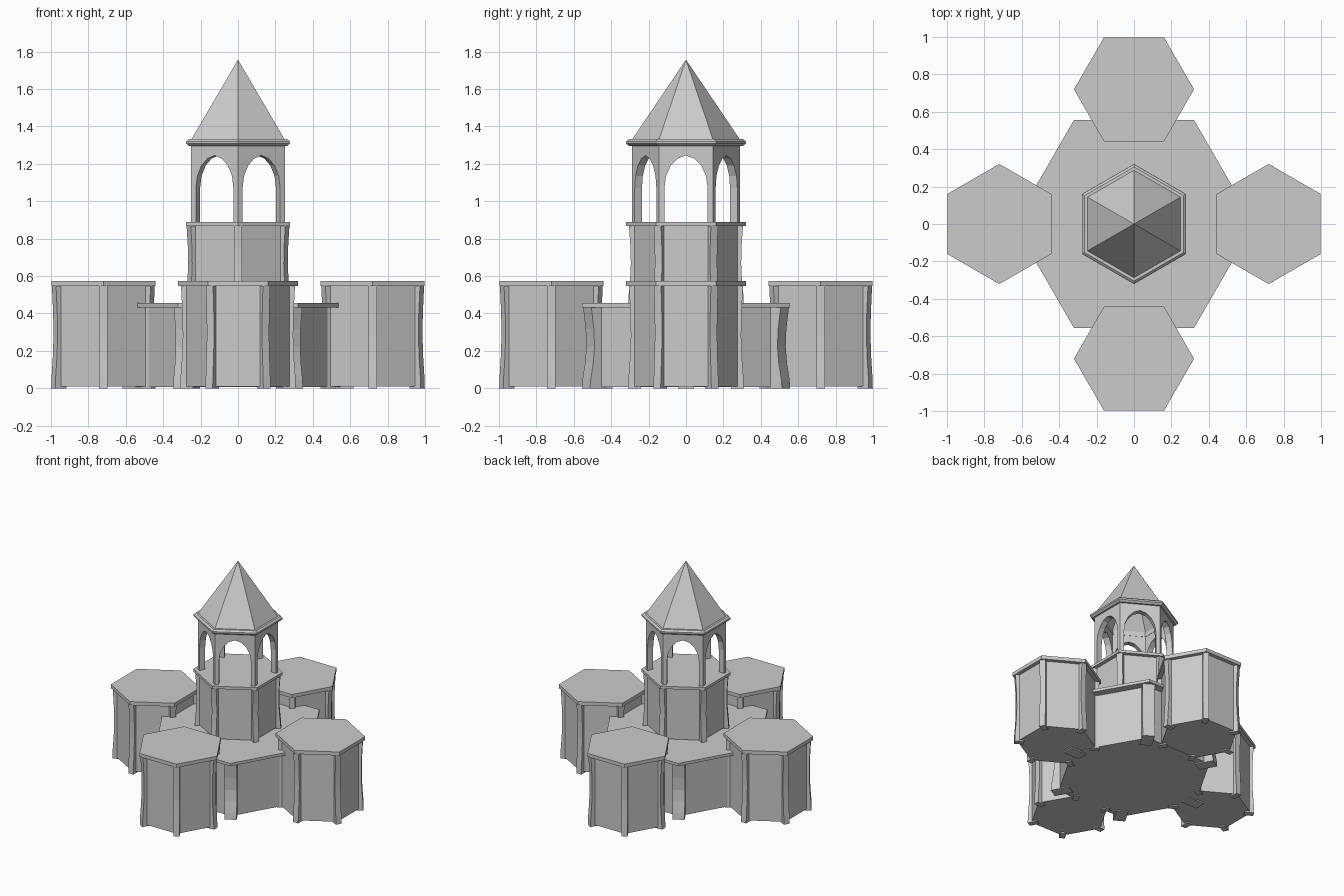
import bpy, bmesh
from math import sin, cos, pi, radians

if "Cube" in bpy.data.objects:
    bpy.data.objects.remove(bpy.data.objects["Cube"])


def loft(name, loops, caps=True, closed=False):
    """Skin a stack of equal-length point loops into one object."""
    bm = bmesh.new()
    rings = [[bm.verts.new(p) for p in loop] for loop in loops]
    n = len(rings[0])
    pairs = list(zip(rings, rings[1:]))
    if closed:
        pairs.append((rings[-1], rings[0]))
    for a, b in pairs:
        for i in range(n):
            j = (i + 1) % n
            bm.faces.new((a[i], a[j], b[j], b[i]))
    if caps:
        bm.faces.new(rings[0])
        bm.faces.new(rings[-1])
    bmesh.ops.remove_doubles(bm, verts=bm.verts, dist=1e-5)
    bmesh.ops.recalc_face_normals(bm, faces=bm.faces)
    mesh = bpy.data.meshes.new(name)
    bm.to_mesh(mesh)
    bm.free()
    obj = bpy.data.objects.new(name, mesh)
    bpy.context.collection.objects.link(obj)
    return obj


def hexagon(r, z, turn):
    return [(r * cos(turn + i * pi / 3), r * sin(turn + i * pi / 3), z) for i in range(6)]


def turned(r, side, z, angle):
    """Point at distance r along angle, shifted sideways."""
    return (r * cos(angle) - side * sin(angle), r * sin(angle) + side * cos(angle), z)


# Curved buttress outline (radius, height) and module sizes
BUTTRESS = [(0.24, 0), (0.309, 0), (0.307, 0.06), (0.299, 0.17), (0.295, 0.28),
            (0.297, 0.4), (0.305, 0.55), (0.24, 0.55)]
HEIGHT, SLAB, HALF_W = 0.575, 0.547, 0.022


def hex_module(name, loc, scale, turn):
    """Hexagonal block: walls, flat roof slab and six corner buttresses."""
    parts = [loft(name + "_walls", [hexagon(0.287, 0.01, turn), hexagon(0.287, 0.55, turn)]),
             loft(name + "_roof_slab", [hexagon(0.321, SLAB, turn), hexagon(0.321, HEIGHT, turn)])]
    for i in range(6):
        a = turn + i * pi / 3
        parts.append(loft(f"{name}_buttress_{i + 1}",
                          [[turned(r, s, z, a) for r, z in BUTTRESS] for s in (-HALF_W, HALF_W)]))
    for p in parts:
        p.location = loc
        p.scale = scale


POINTED = radians(30)   # corners toward front and back

# Central hall, four side chapels, tower base
hex_module("hall", (0, 0, 0), (2, 2, 0.455 / HEIGHT), 0)
for label, x, y, turn in (("front", 0, -0.72, 0), ("back", 0, 0.72, 0),
                          ("left", -0.72, 0, POINTED), ("right", 0.72, 0, POINTED)):
    hex_module(label + "_chapel", (x, y, 0), (1, 1, 1), turn)
hex_module("tower", (0, 0, 0.453), (1, 1, 0.437 / HEIGHT), POINTED)

# Belfry: six mitred panels, each with a faceted arch
APO, THICK, Z0, Z1 = 0.25, 0.045, 0.885, 1.3
half_arch = [(0.116, Z0), (0.116, 1.07), (0.107, 1.135), (0.082, 1.19), (0.045, 1.228)]
arch = [(-u, z) for u, z in half_arch] + [(0, 1.245)] + half_arch[::-1]
for i in range(6):
    a = i * pi / 3
    loops = []
    for d in (APO, APO - THICK):
        e = d * 0.57735
        outline = [(-e, Z0)] + arch + [(e, Z0), (e, Z1), (-e, Z1)]
        loops.append([turned(d, u, z, a) for u, z in outline])
    loft(f"belfry_arch_{i + 1}", loops)

# Cornice ring and hollow spire
loft("cornice", [hexagon(r, z, POINTED) for r, z in
                 ((0.235, 1.295), (0.303, 1.295), (0.32, 1.308), (0.32, 1.32),
                  (0.305, 1.332), (0.235, 1.332))], caps=False, closed=True)
loft("spire", [hexagon(r, z, POINTED) for r, z in
               ((0, 1.757), (0.292, 1.325), (0.245, 1.325), (0, 1.69))], caps=False)
